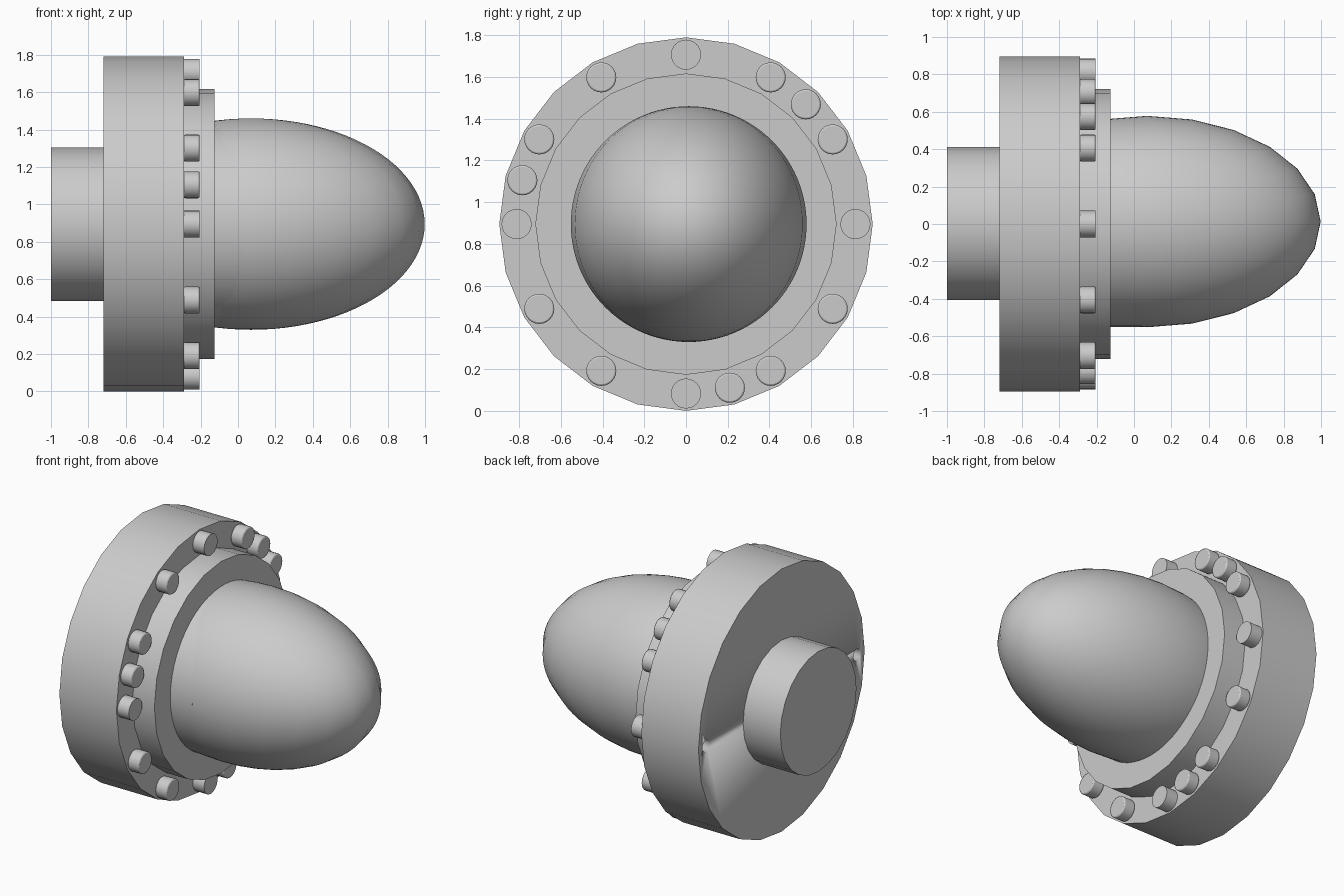
import bpy
import math

cube = bpy.data.objects.get("Cube")
if cube:
    bpy.data.objects.remove(cube, do_unlink=True)

AXIS_Z = 0.895      # height of the horizontal axis
FLANGE_BACK, FLANGE_FRONT = -0.72, -0.29
BOLT_CIRCLE = 0.812

grey = bpy.data.materials.new("plain grey")
grey.use_nodes = True
colour = (0.6, 0.6, 0.6, 1)
grey.diffuse_color = colour
grey.node_tree.nodes["Principled BSDF"].inputs["Base Color"].default_value = colour


def finish(obj, name):
    obj.name = name
    obj.data.materials.append(grey)
    bpy.ops.object.shade_smooth_by_angle(angle=math.radians(35))
    return obj


def disc(name, radius, x0, x1, y=0, z=AXIS_Z, sides=24, bevel=0):
    """Cylinder lying along x from x0 to x1, optionally with a rounded front rim."""
    bpy.ops.mesh.primitive_cylinder_add(
        vertices=sides, radius=radius, depth=x1 - x0,
        location=((x0 + x1) / 2, y, z), rotation=(0, math.pi / 2, 0))
    obj = bpy.context.object
    bpy.ops.object.transform_apply(location=False, rotation=True, scale=True)
    if bevel:
        mod = obj.modifiers.new("rounded rim", "BEVEL")
        mod.width = bevel
        mod.segments = 2
        mod.limit_method = "ANGLE"
        mod.angle_limit = math.radians(60)
    return finish(obj, name)


# Stepped body
disc("rear_shaft", 0.41, -1.0, FLANGE_BACK, y=0.003)
flange = disc("flange", 0.895, FLANGE_BACK, FLANGE_FRONT)
disc("collar", 0.722, FLANGE_FRONT, -0.125)
disc("neck", 0.55, -0.125, 0.04, sides=48)

# Long rounded nose
bpy.ops.mesh.primitive_uv_sphere_add(segments=24, ring_count=48, radius=1,
                                     location=(0.07, 0.013, AXIS_Z))
nose = bpy.context.object
nose.scale = (0.928, 0.565, 0.565)
bpy.ops.object.transform_apply(location=False, rotation=False, scale=True)
finish(nose, "nose")

# Ring of bolts with three extra ones; those at the quarter points have sharp rims
for angle in list(range(0, 360, 30)) + [45, 165, 285]:
    a = math.radians(angle)
    disc(f"bolt_{angle}", 0.072, FLANGE_FRONT, -0.205,
         y=BOLT_CIRCLE * math.cos(a), z=AXIS_Z + BOLT_CIRCLE * math.sin(a),
         bevel=0 if angle % 90 == 0 else 0.008)

# Two small holes in the back of the flange
for side in (-1, 1):
    cutter = disc("hole_cutter", 0.04, FLANGE_BACK - 0.1, FLANGE_FRONT - 0.05,
                  y=side * BOLT_CIRCLE, sides=16)
    cutter.hide_render = True
    cutter.hide_viewport = True
    cut = flange.modifiers.new("bolt hole", "BOOLEAN")
    cut.operation = "DIFFERENCE"
    cut.solver = "EXACT"
    cut.object = cutter
